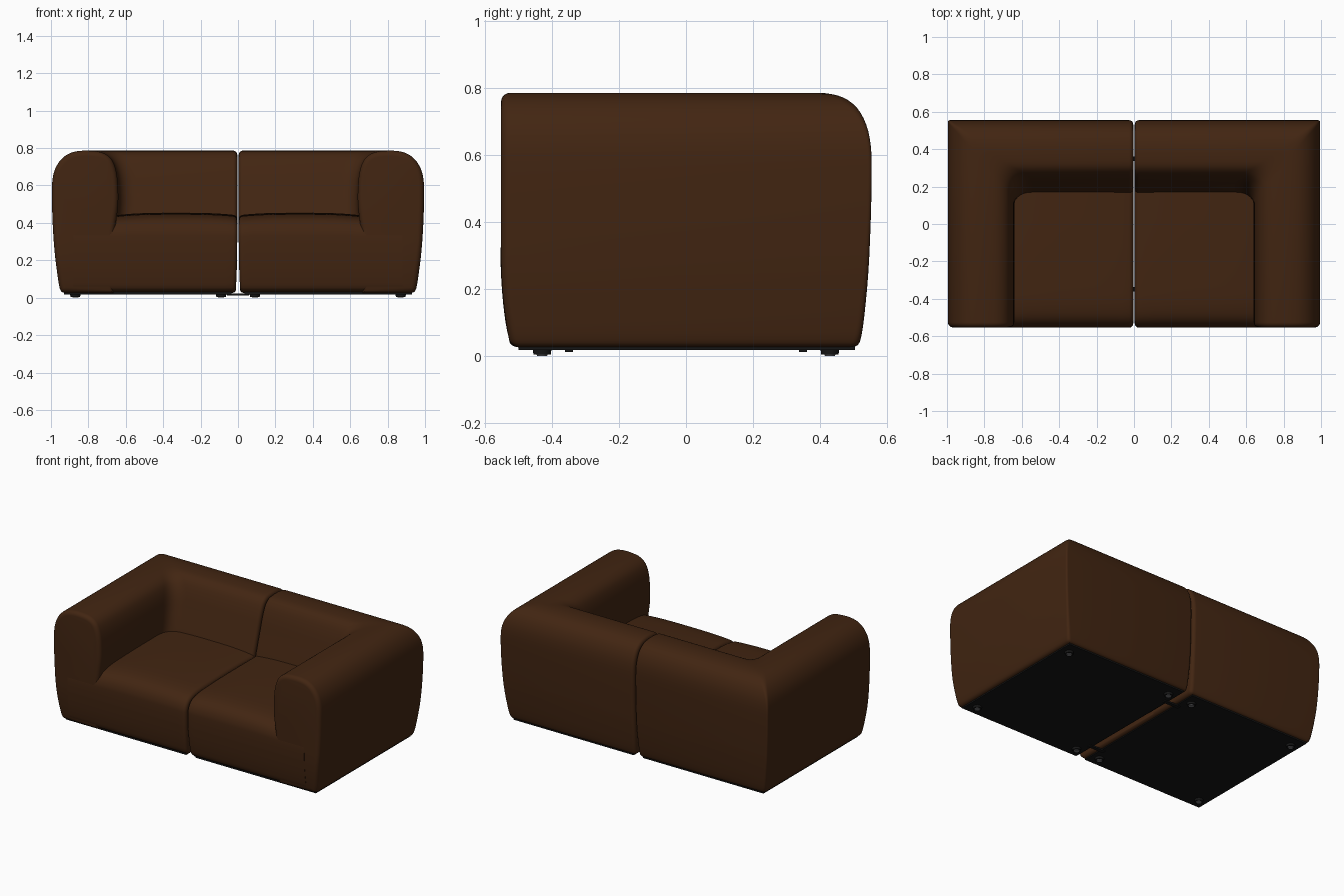
import bpy, bmesh, math
from mathutils import Vector

if "Cube" in bpy.data.objects:
    bpy.data.objects.remove(bpy.data.objects["Cube"])

X, Y = 0.995, 0.555          # outer half sizes
SEAM = 0.004                 # half gap between the two modules


def material(name, rgb):
    m = bpy.data.materials.new(name)
    m.diffuse_color = (*rgb, 1)
    m.use_nodes = True
    m.node_tree.nodes["Principled BSDF"].inputs["Base Color"].default_value = m.diffuse_color
    return m


brown = material("brown_fabric", (0.054, 0.0185, 0.0058))
black = material("black_underside", (0.008, 0.008, 0.008))
grey = material("grey_metal", (0.16, 0.16, 0.17))


def smooth(points, steps=3):
    """Catmull-Rom refinement of an open point list."""
    p = [Vector(q) for q in points]
    out = []
    for i in range(len(p) - 1):
        a, b, c, d = p[max(i - 1, 0)], p[i], p[i + 1], p[min(i + 2, len(p) - 1)]
        for k in range(steps):
            t = k / steps
            out.append(0.5 * (2 * b + (c - a) * t + (2 * a - 5 * b + 4 * c - d) * t * t
                              + (3 * b - a - 3 * c + d) * t ** 3))
    return out + [p[-1]]


def inset(prof, r):
    """Shrink a closed 2D profile along its normals."""
    n = len(prof)
    area = sum(prof[i - 1][0] * prof[i][1] - prof[i][0] * prof[i - 1][1] for i in range(n))
    s = 1 if area > 0 else -1
    out = []
    for i in range(n):
        t = Vector((prof[(i + 1) % n][0] - prof[i - 1][0], prof[(i + 1) % n][1] - prof[i - 1][1])).normalized()
        out.append((prof[i][0] - s * t.y * r, prof[i][1] + s * t.x * r))
    return out


def cap_steps(r, n=5):
    """(profile inset, depth) pairs of a rounded end."""
    return [(r * (1 - math.sin(k / n * math.pi / 2)), r * (1 - math.cos(k / n * math.pi / 2)))
            for k in range(n + 1)]


def finish(bm, name, mat, mirror=True):
    bmesh.ops.recalc_face_normals(bm, faces=bm.faces)
    me = bpy.data.meshes.new(name)
    bm.to_mesh(me)
    bm.free()
    me.materials.append(mat)
    me.shade_smooth()
    me.set_sharp_from_angle(angle=math.radians(40))
    ob = bpy.data.objects.new(name, me)
    bpy.context.collection.objects.link(ob)
    if mirror:
        ob.modifiers.new("mirror", 'MIRROR').use_mirror_merge = False
    return ob


def loft(name, rings, mat):
    bm = bmesh.new()
    vs = [[bm.verts.new(p) for p in ring] for ring in rings]
    n = len(vs[0])
    for a, b in zip(vs, vs[1:]):
        for i in range(n):
            j = (i + 1) % n
            bm.faces.new((a[i], a[j], b[j], b[i]))
    bm.faces.new(vs[0])
    bm.faces.new(vs[-1])
    # level cuts so the front and seam faces can taper in towards the floor
    for z in (0.08, 0.13, 0.18, 0.24, 0.3):
        bmesh.ops.bisect_plane(bm, geom=bm.verts[:] + bm.edges[:] + bm.faces[:],
                               plane_co=(0, 0, z), plane_no=(0, 0, 1))
    for v in bm.verts:
        g = 0.03 * max(0, (0.3 - v.co.z) / 0.28) ** 2
        if v.co.y < -0.5:
            v.co.y += g
        if v.co.x < 0.06:
            v.co.x += 0.3 * g
    return finish(bm, name, mat)


# arm and back: (depth of arm, height, depth of back), swept around the corner
section = smooth([
    (0.075, 0.025, 0.065), (0.055, 0.03, 0.045), (0.042, 0.05, 0.033), (0.03, 0.12, 0.022),
    (0.014, 0.25, 0.010), (0.004, 0.40, 0.003), (0, 0.55, 0), (0.003, 0.63, 0.003),
    (0.018, 0.69, 0.016), (0.05, 0.74, 0.043), (0.095, 0.772, 0.085), (0.15, 0.785, 0.14),
    (0.21, 0.785, 0.20), (0.265, 0.777, 0.245), (0.305, 0.755, 0.275), (0.33, 0.72, 0.297),
    (0.347, 0.66, 0.321), (0.354, 0.58, 0.345), (0.354, 0.50, 0.37), (0.345, 0.42, 0.393),
    (0.336, 0.36, 0.40)]) + [Vector((0.33, 0.025, 0.40))]
arm = [(p.x, p.y) for p in section]
back = [(p.z, p.y) for p in section]

rings = []
for r, d in cap_steps(0.028):                       # rounded arm front
    rings.append([(X - a, -0.553 + d, z) for a, z in inset(arm, r)])
for k in range(9):                                  # corner, softer on the inside
    t = k / 8
    ring = []
    for (a, z), (b, _) in zip(arm, back):
        r = 0.012 + 0.25 * a
        ring.append((X - a - r * t * t, Y - b - r * (1 - t) ** 2, z))
    rings.append(ring)
for r, d in reversed(cap_steps(0.022)):             # rounded back end at the seam
    rings.append([(SEAM + d, Y - b, z) for b, z in inset(back, r)])
loft("arm_and_back", rings, brown)

# seat: side profile (y, z) carried across, slightly crowned
seat = smooth([
    (-0.50, 0.025), (-0.525, 0.028), (-0.545, 0.042), (-0.554, 0.07), (-0.554, 0.2),
    (-0.554, 0.31), (-0.550, 0.355), (-0.532, 0.395), (-0.495, 0.425), (-0.43, 0.442),
    (-0.33, 0.449), (-0.1, 0.454), (0.25, 0.454)]) + [Vector((0.25, 0.025))]


def crown(x, z):
    u = min(1, abs(x - 0.33) / 0.33)
    return z - 0.014 * u ** 3 * max(0, (z - 0.3) / 0.15)


rings = []
for r, d in cap_steps(0.022):
    rings.append([(SEAM + d, y, crown(SEAM + d, z)) for y, z in inset(seat, r)])
for x in (0.06, 0.1, 0.15, 0.2, 0.27, 0.33, 0.4, 0.47, 0.53, 0.58, 0.62, 0.66, 0.88):
    rings.append([(x, y, crown(x, z)) for y, z in seat])
loft("seat", rings, brown)


def box(name, lo, hi, mat, mirror=True):
    bm = bmesh.new()
    bmesh.ops.create_cube(bm, size=1)
    for v in bm.verts:
        v.co = [l + (c + 0.5) * (h - l) for l, h, c in zip(lo, hi, v.co)]
    return finish(bm, name, mat, mirror)


def disc(name, x, y, z0, z1, r0, r1, mat):
    bm = bmesh.new()
    bmesh.ops.create_cone(bm, cap_ends=True, segments=24, radius1=r0, radius2=r1, depth=z1 - z0)
    bmesh.ops.translate(bm, verts=bm.verts, vec=(x, y, (z0 + z1) / 2))
    return finish(bm, name, mat)


# underside panels, feet and module connectors
box("base_panel", (0.035, -0.50, 0.018), (0.93, 0.505, 0.04), black)
for side, y in (("front", -0.43), ("back", 0.43)):
    for place, x in (("inner", 0.09), ("outer", 0.87)):
        disc(f"{side}_{place}_foot", x, y, 0.004, 0.03, 0.026, 0.029, black)
        disc(f"{side}_{place}_foot_cap", x, y, 0.0, 0.006, 0.015, 0.018, grey)
    s = math.copysign(1, y)
    box(f"{side}_connector", (-0.06, s * 0.35 - 0.012, 0.012), (0.06, s * 0.35 + 0.012, 0.022), black, False)
